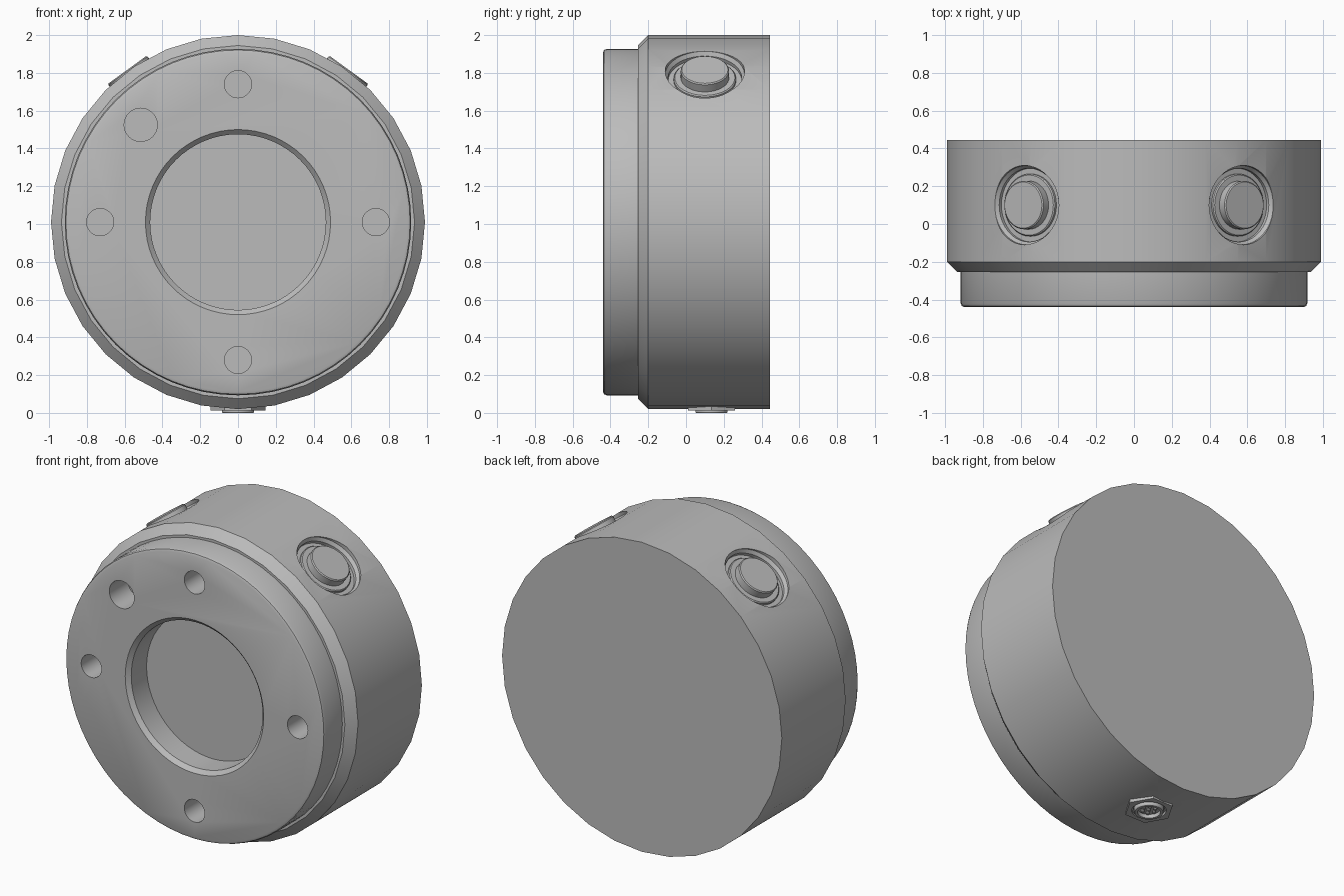
import bpy, bmesh, math
from mathutils import Matrix, Vector

old = bpy.data.objects.get("Cube")
if old:
    bpy.data.objects.remove(old, do_unlink=True)

grey = bpy.data.materials.new("plain grey")
grey.use_nodes = True
grey.diffuse_color = (0.5, 0.5, 0.5, 1)
grey.node_tree.nodes["Principled BSDF"].inputs["Base Color"].default_value = (0.5, 0.5, 0.5, 1)

R = 0.99
AXIS = Matrix.Translation((0, 0, 1.01))
FORWARD = AXIS @ Matrix.Rotation(-math.pi / 2, 4, 'X')   # local z runs along +y


def radial(angle, y):
    """Frame whose local z points outwards from the housing axis."""
    return AXIS @ Matrix.Translation((0, y, 0)) @ Matrix.Rotation(angle, 4, 'Y')


def lathe(name, profile, sides, frame):
    """Solid of revolution from (radius, height) points."""
    bm = bmesh.new()
    rings = []
    for r, h in profile:
        if r == 0:
            rings.append([bm.verts.new((0, 0, h))] * sides)
        else:
            rings.append([bm.verts.new((r * math.cos(a), r * math.sin(a), h))
                          for a in (2 * math.pi * i / sides for i in range(sides))])
    for a, b in zip(rings, rings[1:]):
        for i in range(sides):
            j = (i + 1) % sides
            bm.faces.new(dict.fromkeys((a[i], a[j], b[j], b[i])))
    bmesh.ops.recalc_face_normals(bm, faces=bm.faces)
    bmesh.ops.dissolve_limit(bm, angle_limit=0.001, verts=bm.verts, edges=bm.edges)
    bm.transform(frame)
    mesh = bpy.data.meshes.new(name)
    bm.to_mesh(mesh)
    bm.free()
    mesh.materials.append(grey)
    ob = bpy.data.objects.new(name, mesh)
    bpy.context.collection.objects.link(ob)
    return ob


def disc(name, r, low, high, sides, frame, bevel=0.0):
    top = [(r - bevel, high), (r, high - bevel)] if bevel else [(r, high)]
    return lathe(name, [(0, high)] + top + [(r, low), (0, low)], sides, frame)


def cut(target, cutters):
    """Subtract the cutters, bake the result and drop the cutters."""
    for c in cutters:
        mod = target.modifiers.new("cut", 'BOOLEAN')
        mod.operation = 'DIFFERENCE'
        mod.solver = 'EXACT'
        mod.object = c
    bpy.context.view_layer.update()
    graph = bpy.context.evaluated_depsgraph_get()
    baked = bpy.data.meshes.new_from_object(target.evaluated_get(graph))
    target.modifiers.clear()
    target.data = baked
    for c in cutters:
        bpy.data.objects.remove(c, do_unlink=True)


parts = []

# Main housing with chamfered front shoulder
housing = lathe("housing", [(0, 0.445), (R, 0.445), (R, -0.2), (0.935, -0.255), (0, -0.255)],
                32, FORWARD)
BUTTON_ANGLE = math.radians(36)
button_frames = {"left": radial(BUTTON_ANGLE, 0.1), "right": radial(-BUTTON_ANGLE, 0.1)}
port = radial(math.pi, 0.135)
pockets = [lathe("pocket_cutter", [(0, 1.1), (0.21, 1.1), (0.21, 0.965), (0.195, 0.945),
                                   (0.195, 0.925), (0, 0.925)], 40, f)
           for f in button_frames.values()]
cut(housing, pockets + [disc("port_cutter", 0.09, 0.95, 1.1, 32, port)])
parts.append(housing)

# Front flange with rounded rim, chamfered bore and recessed floor
flange = lathe("front_flange",
               [(0, -0.26), (0.465, -0.26), (0.465, -0.415), (0.49, -0.44), (0.897, -0.44),
                (0.911, -0.434), (0.917, -0.42), (0.917, -0.2), (0, -0.2)], 64, FORWARD)
holes = [(0.73, 0, 0.072), (-0.73, 0, 0.072), (0, 0.73, 0.072), (0, -0.73, 0.072),
         (-0.515, 0.515, 0.088)]
cut(flange, [disc("hole_cutter", r, -0.6, -0.1, 32, Matrix.Translation((x, 0, z)) @ FORWARD)
             for x, z, r in holes])
parts.append(flange)

# Push buttons standing in their pockets
for side, frame in button_frames.items():
    parts.append(disc(side + "_button_collar", 0.165, 0.9, 0.945, 40, frame, 0.006))
    parts.append(disc(side + "_button", 0.128, 0.9, 0.997, 40, frame, 0.006))

# Connector underneath: hex nut, threaded sleeve, insert and pins
nut = disc("connector_nut", 0.145, 0.95, 0.997, 6, port)
cut(nut, [disc("nut_cutter", 0.1, 0.9, 1.1, 32, port)])
parts.append(nut)
parts.append(lathe("connector_sleeve", [(0.066, 0.94), (0.066, 1.01), (0.082, 1.01), (0.086, 1.004),
                                        (0.086, 0.94), (0.066, 0.94)], 32, port))
parts.append(disc("connector_insert", 0.068, 0.94, 0.985, 32, port))
parts.append(disc("nut_washer", 0.105, 0.94, 0.978, 32, port))
spots = [(0, 0)] + [(0.038 * math.cos(k * math.pi / 3), 0.038 * math.sin(k * math.pi / 3))
                    for k in range(6)]
for n, (x, y) in enumerate(spots):
    parts.append(disc(f"connector_pin_{n + 1}", 0.01, 0.97, 1.0, 10,
                      port @ Matrix.Translation((x, y, 0))))

# Smooth round walls, keep hard edges
bpy.ops.object.select_all(action='DESELECT')
for ob in parts:
    ob.select_set(True)
bpy.context.view_layer.objects.active = housing
bpy.ops.object.shade_smooth_by_angle(angle=math.radians(30))
